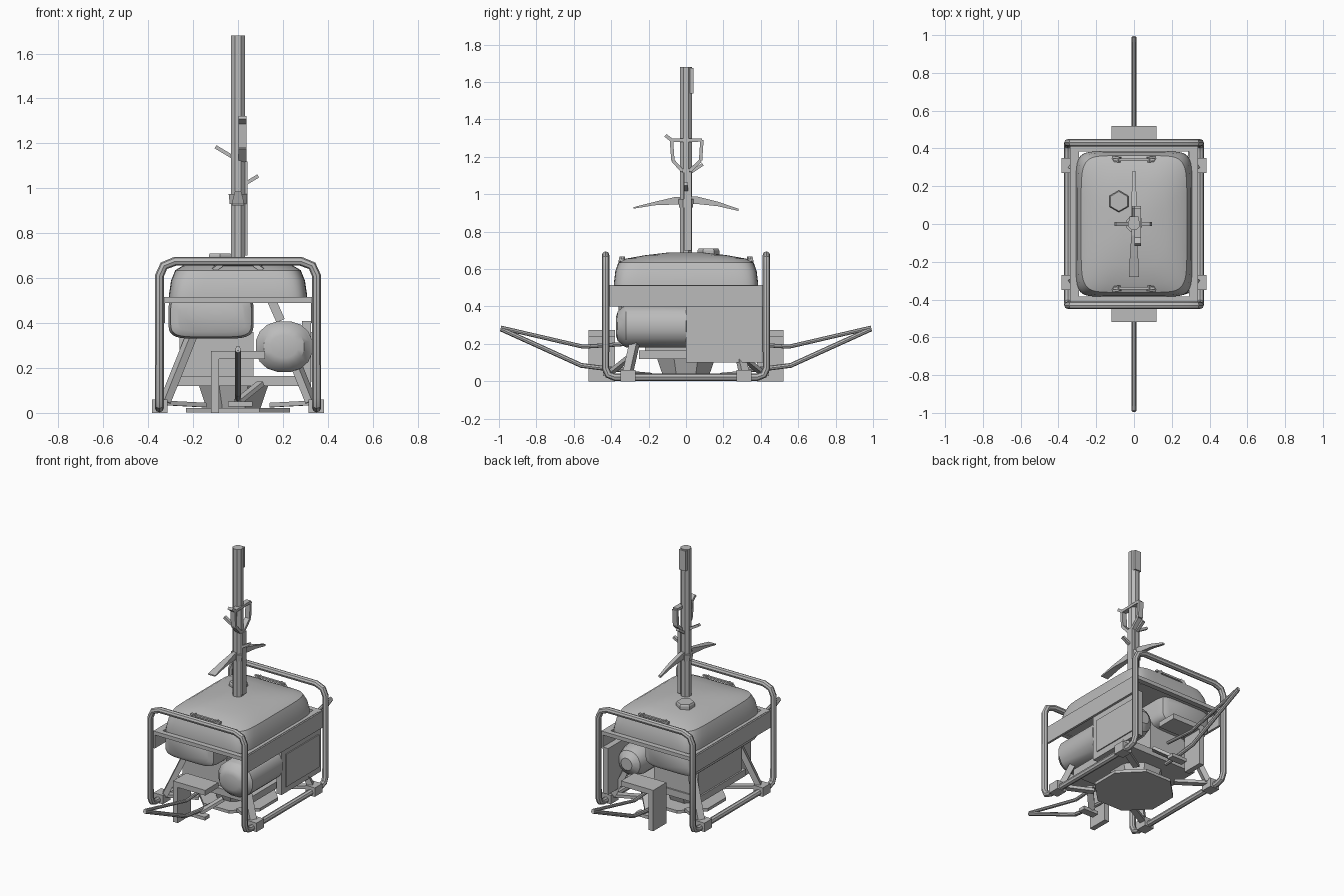
import bpy, math
from mathutils import Vector

if "Cube" in bpy.data.objects:
    bpy.data.objects.remove(bpy.data.objects["Cube"])

grey = bpy.data.materials.new("plain_grey")
grey.diffuse_color = (0.5, 0.5, 0.5, 1)
grey.use_nodes = True
grey.node_tree.nodes["Principled BSDF"].inputs["Base Color"].default_value = grey.diffuse_color


def finish(ob, smooth=False):
    ob.data.materials.clear()
    ob.data.materials.append(grey)
    if smooth:
        bpy.ops.object.select_all(action='DESELECT')
        ob.select_set(True)
        bpy.context.view_layer.objects.active = ob
        bpy.ops.object.shade_smooth_by_angle(angle=math.radians(35))
    return ob


def mesh(name, verts, faces, smooth=False):
    me = bpy.data.meshes.new(name)
    me.from_pydata(verts, [], faces)
    ob = bpy.data.objects.new(name, me)
    bpy.context.collection.objects.link(ob)
    return finish(ob, smooth)


def loft(name, rings, smooth=False):
    """Skin a list of equal-length rings and cap both ends."""
    n, m = len(rings[0]), len(rings)
    verts = [p for r in rings for p in r]
    faces = [(i * n + j, i * n + (j + 1) % n, (i + 1) * n + (j + 1) % n, (i + 1) * n + j)
             for i in range(m - 1) for j in range(n)]
    faces += [tuple(reversed(range(n))), tuple(range((m - 1) * n, m * n))]
    return mesh(name, verts, faces, smooth)


def oval(hx, hy, n=32, power=2.0):
    """Rounded outline; higher power gives squarer corners."""
    pts = []
    for k in range(n):
        a = 2 * math.pi * (k + 0.5) / n
        c, s = math.cos(a), math.sin(a)
        pts.append((hx * math.copysign(abs(c) ** (2 / power), c),
                    hy * math.copysign(abs(s) ** (2 / power), s)))
    return pts


def box(name, x0, x1, y0, y1, z0, z1):
    return loft(name, [[(x0, y0, z), (x1, y0, z), (x1, y1, z), (x0, y1, z)] for z in (z0, z1)])


def beam(name, a, b, w, t):
    """Rectangular bar from a to b; w across, t thick."""
    a, b = Vector(a), Vector(b)
    d = (b - a).normalized()
    side = d.cross(Vector((0, 0, 1)))
    side = side.normalized() if side.length > 0.01 else Vector((1, 0, 0))
    up = side.cross(d)
    return loft(name, [[p + side * (i * w / 2) + up * (j * t / 2)
                        for i, j in ((-1, -1), (-1, 1), (1, 1), (1, -1))][::-1] for p in (a, b)])


def tube(name, pts, r, cyclic=False):
    cu = bpy.data.curves.new(name, 'CURVE')
    cu.dimensions = '3D'
    cu.bevel_depth, cu.bevel_resolution, cu.use_fill_caps = r, 2, True
    sp = cu.splines.new('POLY')
    sp.points.add(len(pts) - 1)
    for p, co in zip(sp.points, pts):
        p.co = (*co, 1)
    sp.use_cyclic_u = cyclic
    ob = bpy.data.objects.new(name, cu)
    bpy.context.collection.objects.link(ob)
    bpy.ops.object.select_all(action='DESELECT')
    ob.select_set(True)
    bpy.context.view_layer.objects.active = ob
    bpy.ops.object.convert(target='MESH')
    return finish(bpy.context.view_layer.objects.active, True)


def column(name, x, y, sections, n):
    """Upright prism from (z, radius) sections."""
    return loft(name, [[(x + p, y + q, z) for p, q in oval(r, r, n)] for z, r in sections])


# Tube frame: two end hoops joined by the bottom rails
def hoop(s):
    half = [(0.35, s * 0.38, 0.022), (0.35, s * 0.415, 0.035), (0.35, s * 0.43, 0.07),
            (0.35, s * 0.43, 0.61), (0.33, s * 0.43, 0.655), (0.28, s * 0.43, 0.675)]
    return [(-x, y, z) for x, y, z in half] + half[::-1]


tube("tube_frame", hoop(-1) + hoop(1)[::-1], 0.02, True)

# Tank surround: flange bars and side panels
for s in (-1, 1):
    box("flange_end", -0.335, 0.335, *sorted((s * 0.385, s * 0.42)), 0.49, 0.515)
    box("side_panel", *sorted((s * 0.325, s * 0.34)), -0.42, 0.42, 0.40, 0.512)
    box("flange_side", *sorted((s * 0.29, s * 0.33)), -0.40, 0.40, 0.495, 0.515)
    for t in (-1, 1):
        box("foot_clamp", *sorted((s * 0.315, s * 0.383)), t * 0.31 - 0.04, t * 0.31 + 0.04, 0, 0.06)
        beam("leg_strut", (s * 0.325, t * 0.31, 0.05), (s * 0.2, t * 0.24, 0.36), 0.045, 0.035)
        beam("lower_brace", (s * 0.34, t * 0.31, 0.045), (s * 0.15, t * 0.2, 0.035), 0.04, 0.02)

# Fuel tank, cap and hold-down brackets
tank = [(0.31, 0.385, 0.495, 9), (0.307, 0.385, 0.53, 9), (0.298, 0.378, 0.59, 8),
        (0.28, 0.362, 0.635, 7), (0.245, 0.32, 0.656, 5), (0.17, 0.22, 0.674, 3.5),
        (0.08, 0.10, 0.688, 2.5)]
loft("fuel_tank", [[(x, y, z) for x, y in oval(a, b, 48, p)] for a, b, z, p in tank], True)
column("tank_cap", -0.08, 0.12, [(0.66, 0.058), (0.7, 0.058), (0.71, 0.052)], 6)
for s in (-1, 1):
    beam("tank_bracket", (-0.11, s * 0.34, 0.66), (0.11, s * 0.34, 0.66), 0.015, 0.012)
    for x in (-1, 1):
        beam("bracket_leg", (x * 0.075, s * 0.34, 0.66), (x * 0.11, s * 0.345, 0.635), 0.03, 0.02)


# Engine body and alternator, lofted front to back
def along_y(name, x, z, sections, n, power):
    return loft(name, [[(x + p, y, z + q) for p, q in oval(a, b, n, power)][::-1]
                       for y, a, b in sections], True)


along_y("engine_body", -0.12, 0.43, [(-0.36, 0.15, 0.07), (-0.345, 0.18, 0.092), (-0.3, 0.19, 0.1),
                                     (0.3, 0.19, 0.1), (0.345, 0.18, 0.092), (0.36, 0.15, 0.07)], 32, 5)
along_y("alternator", 0.205, 0.295, [(-0.375, 0.06, 0.05), (-0.365, 0.09, 0.08), (-0.33, 0.115, 0.11),
                                     (-0.32, 0.128, 0.115), (0.0, 0.128, 0.115), (0.01, 0.1, 0.1),
                                     (0.24, 0.1, 0.1), (0.31, 0.08, 0.08), (0.34, 0.04, 0.04)], 16, 2.2)
box("engine_block", -0.26, 0.07, -0.22, 0.24, 0.15, 0.36)
box("engine_tray", -0.27, 0.27, -0.25, 0.25, 0.12, 0.165)
beam("alternator_stay", (0.19, -0.1, 0.41), (0.15, -0.1, 0.5), 0.04, 0.04)

# Control panel with raised face plate
box("control_box", 0.285, 0.325, 0.0, 0.42, 0.10, 0.41)
box("control_face", 0.325, 0.332, 0.04, 0.39, 0.14, 0.36)

# Base plate and pedestal
column("base_plate", 0, 0, [(0.002, 0.25), (0.022, 0.25)], 8)
column("pedestal", -0.02, 0, [(0.02, 0.13), (0.13, 0.17)], 8)

for s in (-1, 1):
    # Angle bracket at each end
    ys = sorted((s * 0.38, s * 0.52))
    box("bracket_top", -0.12, 0.12, *ys, 0.24, 0.275)
    box("bracket_plate", -0.12, -0.085, *ys, 0.0, 0.25)
    # Carrying handle
    tube("handle_upper", [(0, s * 0.32, 0.2), (0, s * 0.55, 0.185), (0, s * 0.99, 0.287)], 0.011)
    tube("handle_lower", [(0, s * 0.3, 0.06), (0, s * 0.4, 0.065), (0, s * 0.56, 0.085),
                          (0, s * 0.99, 0.28)], 0.013)
    beam("handle_pivot", (-0.045, s * 0.42, 0.04), (0.065, s * 0.42, 0.04), 0.05, 0.022)
    beam("handle_stay", (0.0, s * 0.4, 0.05), (0.1, s * 0.3, 0.13), 0.04, 0.02)

# Mast with top socket and collars
column("mast", 0, 0, [(0.67, 0.034), (1.68, 0.034)], 8)
box("mast_socket", -0.024, 0.024, 0.0, 0.04, 1.54, 1.675)
box("mast_rail", 0.02, 0.042, -0.012, 0.03, 0.70, 1.12)
column("blade_collar", 0, 0, [(0.93, 0.04), (0.975, 0.045)], 8)

# Two drooping blades: (y, z, half width, half thickness)
blade = [(-0.28, 0.927, 0.026, 0.004), (-0.17, 0.95, 0.022, 0.009), (-0.06, 0.965, 0.014, 0.02),
         (0.06, 0.968, 0.014, 0.02), (0.17, 0.948, 0.012, 0.012), (0.28, 0.917, 0.008, 0.006)]
loft("blades", [[(-w, y, z - t), (-w, y, z + t), (w, y, z + t), (w, y, z - t)] for y, z, w, t in blade])

# Hook cage and small branches on the mast
cage = [(-0.11, 1.315), (-0.075, 1.288), (0.085, 1.29), (0.078, 1.18), (0.02, 1.125),
        (-0.02, 1.125), (-0.07, 1.18), (-0.078, 1.29)]
for (y0, z0), (y1, z1) in zip(cage, cage[1:]):
    beam("hook_cage", (0.02, y0, z0), (0.02, y1, z1), 0.034, 0.018)
for a, b in (((-0.1, 0, 1.185), (0, 0, 1.125)), ((0.09, 0, 1.055), (0.015, 0, 1.01)),
             ((0, 0.09, 1.16), (0, 0, 1.1))):
    beam("mast_branch", a, b, 0.02, 0.016)
